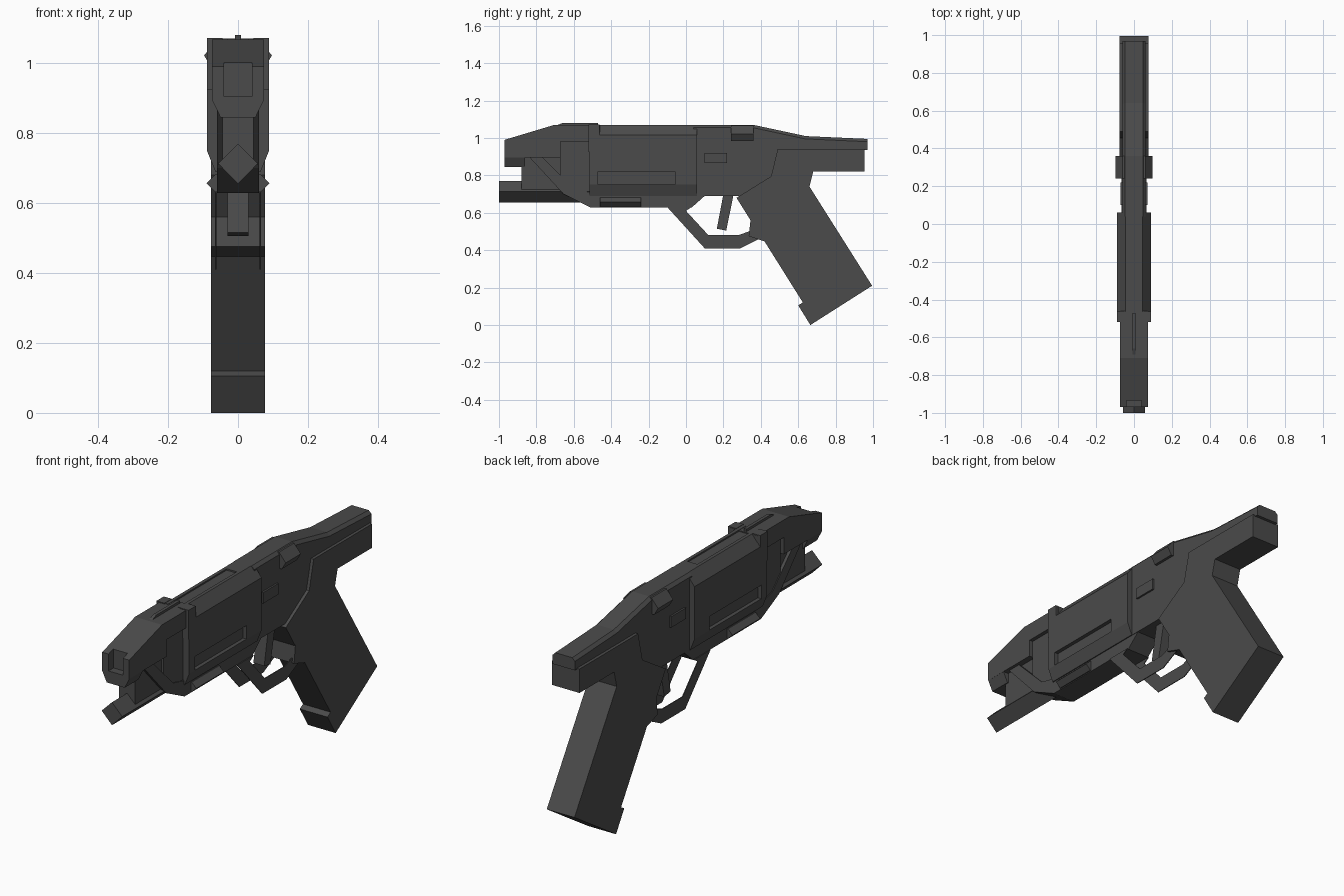
import bpy, bmesh

cube = bpy.data.objects.get("Cube")
if cube:
    bpy.data.objects.remove(cube, do_unlink=True)

metal = bpy.data.materials.new("dark_grey_metal")
metal.use_nodes = True
GREY = (0.07, 0.07, 0.07, 1)
metal.diffuse_color = GREY
metal.node_tree.nodes["Principled BSDF"].inputs["Base Color"].default_value = GREY


def extrude(name, ring_a, ring_b, top_bevel=None):
    """Solid between two matching outlines; optionally chamfer edges above a height."""
    bm = bmesh.new()
    a = [bm.verts.new(p) for p in ring_a]
    b = [bm.verts.new(p) for p in ring_b]
    bm.faces.new(a)
    bm.faces.new(b[::-1])
    for i in range(len(a)):
        j = (i + 1) % len(a)
        bm.faces.new((a[j], a[i], b[i], b[j]))
    bmesh.ops.recalc_face_normals(bm, faces=bm.faces)
    if top_bevel:
        height, size = top_bevel
        edges = [e for e in bm.edges if min(v.co.z for v in e.verts) > height
                 and abs(e.verts[0].co.x - e.verts[1].co.x) < 1e-4]
        bmesh.ops.bevel(bm, geom=edges, offset=size, segments=1, affect='EDGES')
    mesh = bpy.data.meshes.new(name)
    bm.to_mesh(mesh)
    bm.free()
    mesh.materials.append(metal)
    obj = bpy.data.objects.new(name, mesh)
    bpy.context.collection.objects.link(obj)
    return obj


def side_profile(name, pts, x0, x1, top_bevel=None):
    return extrude(name, [(x0, y, z) for y, z in pts],
                   [(x1, y, z) for y, z in pts], top_bevel)


def cross_section(name, pts, y0, y1):
    return extrude(name, [(x, y0, z) for x, z in pts], [(x, y1, z) for x, z in pts])


def mirrored(half):
    return half + [(-x, z) for x, z in reversed(half)]


def box(name, x0, x1, y0, y1, z0, z1):
    return side_profile(name, [(y0, z0), (y1, z0), (y1, z1), (y0, z1)], x0, x1)


def cut(target, cutter):
    cutter.hide_render = True
    cutter.hide_set(True)
    cutter.display_type = 'WIRE'
    mod = target.modifiers.new("cut", 'BOOLEAN')
    mod.operation = 'DIFFERENCE'
    mod.solver = 'EXACT'
    mod.object = cutter


# Receiver with sloping tail
side_profile("receiver", [(0.04, 0.69), (0.3, 0.69), (0.52, 0.8), (0.52, 0.93), (0.97, 0.935),
                          (0.97, 0.995), (0.64, 1.01), (0.36, 1.07), (0.04, 1.07)],
             -0.062, 0.062, (0.99, 0.015))

# Grip and rear overhang
side_profile("grip", [(0.665, 0), (0.995, 0.21), (0.66, 0.74), (0.68, 0.82), (0.955, 0.82),
                      (0.955, 0.94), (0.49, 0.94), (0.455, 0.795), (0.27, 0.68), (0.345, 0.56),
                      (0.335, 0.475), (0.42, 0.447), (0.625, 0.12), (0.6, 0.105)],
             -0.077, 0.077)

# Wide central housing with chamfered corners
housing = cross_section("housing", mirrored([(0.065, 0.69), (0.089, 0.75), (0.089, 1.015),
                                             (0.045, 1.07)]), -0.515, 0.06)
cut(housing, box("groove_cutter", -0.028, 0.028, -0.6, -0.05, 1.063, 1.2))

# Muzzle nose with square bore
nose = side_profile("nose", [(-0.97, 0.895), (-0.67, 0.895), (-0.67, 0.98), (-0.46, 0.98),
                             (-0.46, 1.068), (-0.71, 1.068), (-0.97, 0.99)], -0.075, 0.075)
cut(nose, box("bore_cutter", -0.04, 0.04, -1.1, -0.93, 0.905, 1.001))
cross_section("nose_chin", mirrored([(0.05, 0.845), (0.075, 0.896)]), -0.97, -0.86)
box("front_block", -0.045, 0.045, -0.88, -0.5, 0.72, 0.9)
box("front_panel", -0.056, 0.056, -0.67, -0.5, 0.71, 0.985)

# Diamond lower barrel
cross_section("lower_barrel", [(0, 0.655), (0.057, 0.713), (0, 0.77), (-0.057, 0.713)], -1, -0.45)

# Under frame sweeping up to the nose
side_profile("under_frame", [(-0.84, 0.9), (-0.655, 0.7), (-0.51, 0.628), (0.03, 0.628),
                             (0.1, 0.69), (0.1, 0.71), (-0.52, 0.71), (-0.6, 0.73), (-0.77, 0.9)],
             -0.06, 0.06)

# Front sight blade
side_profile("sight_blade", [(-0.71, 1.06), (-0.47, 1.06), (-0.47, 1.08), (-0.66, 1.08)],
             -0.008, 0.008)

# Trigger
side_profile("trigger", [(0.2, 0.7), (0.255, 0.7), (0.215, 0.505), (0.165, 0.515)], -0.03, 0.03)

# Details repeated on both sides
GUARD = [(-0.1, 0.63), (0.1, 0.41), (0.29, 0.41), (0.39, 0.46), (0.335, 0.5),
         (0.28, 0.48), (0.12, 0.48), (0, 0.61), (0.03, 0.63)]
for side, s in (("left", 1), ("right", -1)):
    side_profile(side + "_trigger_guard", GUARD, s * 0.062, s * 0.066)
    box(side + "_button", s * 0.05, s * 0.071, 0.1, 0.22, 0.865, 0.92)
    box(side + "_clip", s * 0.045, s * 0.089, -0.52, -0.462, 0.925, 1.072)
    cross_section(side + "_rear_wedge", [(s * 0.04, 0.985), (s * 0.075, 0.985), (s * 0.097, 1.022),
                                         (s * 0.06, 1.066), (s * 0.04, 1.066)], 0.24, 0.36)
    cross_section(side + "_lower_rail", [(s * 0.05, 0.632), (s * 0.065, 0.632), (s * 0.09, 0.657),
                                         (s * 0.065, 0.682), (s * 0.05, 0.682)], -0.46, -0.24)
    cut(housing, box(side + "_slot_cutter", s * 0.07, s * 0.12, -0.47, -0.06, 0.752, 0.82))
